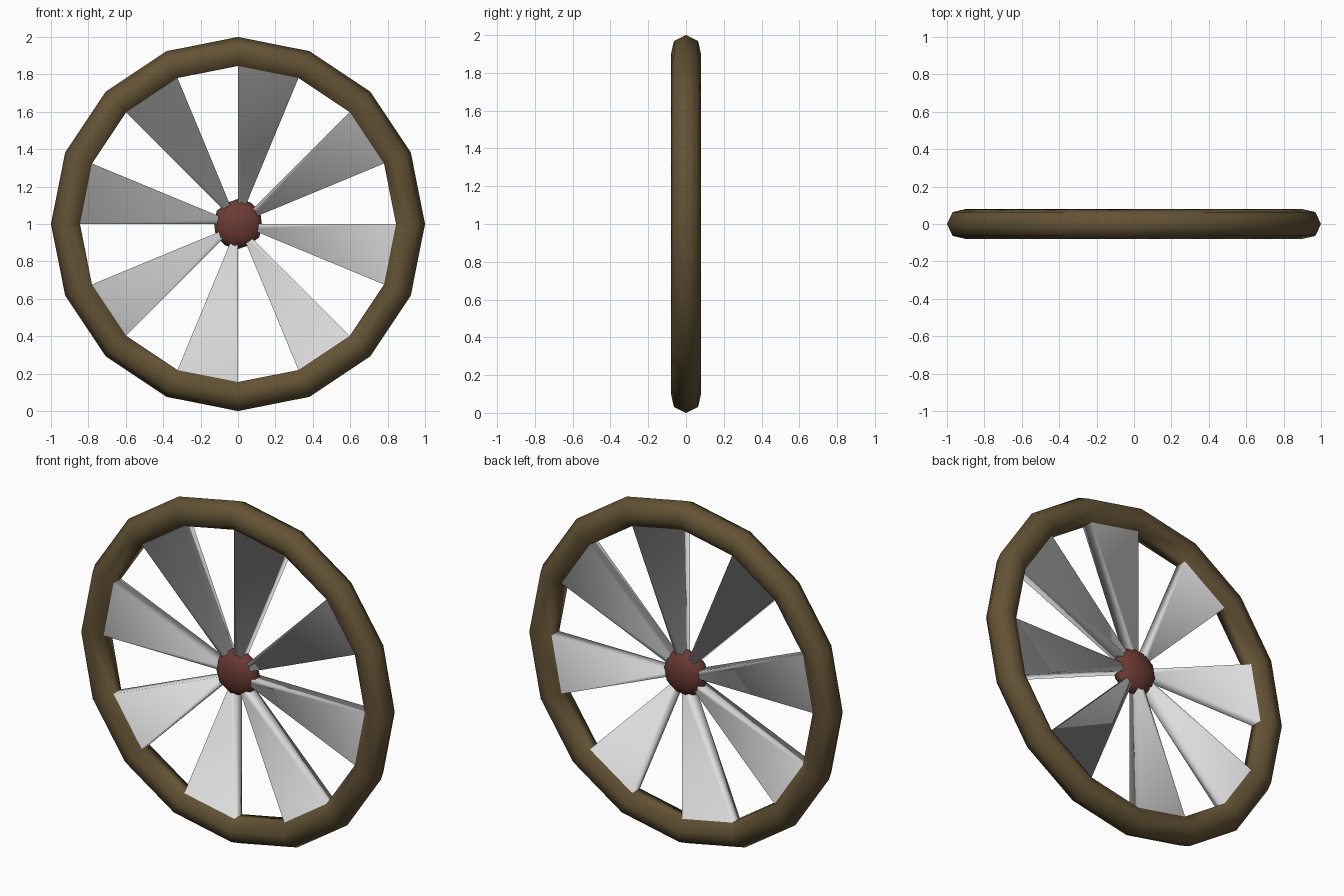
import bpy, bmesh, math

cube = bpy.data.objects.get("Cube")
if cube:
    bpy.data.objects.remove(cube, do_unlink=True)


def material(name, rgb):
    m = bpy.data.materials.new(name)
    m.use_nodes = True
    m.diffuse_color = (*rgb, 1)
    m.node_tree.nodes["Principled BSDF"].inputs["Base Color"].default_value = (*rgb, 1)
    return m


brown = material("dark_brown", (0.125, 0.085, 0.035))
grey = material("light_grey", (0.72, 0.72, 0.72))
red = material("dull_red", (0.15, 0.043, 0.034))

SEGMENTS, SIDES = 16, 7
TUBE = 0.0815
RADIUS = 1 - TUBE
STEP = 2 * math.pi / SEGMENTS
HUB_TAPER = 0.08

# Rim: a low-poly ring with a flat strip facing the hub
bpy.ops.mesh.primitive_torus_add(major_segments=SEGMENTS, minor_segments=SIDES,
                                 major_radius=RADIUS, minor_radius=TUBE,
                                 location=(0, 0, 1), rotation=(math.pi / 2, 0, 0))
wheel = bpy.context.object
wheel.name = "rim_with_blades"
wheel.data.materials.append(brown)
wheel.data.materials.append(grey)

# Blades: every other inner face drawn in towards the hub
bm = bmesh.new()
bm.from_mesh(wheel.data)
inner = []
for f in bm.faces:
    c = f.calc_center_median()
    slot = math.floor(math.atan2(c.y, c.x) / STEP)
    if math.hypot(c.x, c.y) < RADIUS - TUBE * 0.8 and abs(c.z) < 0.01 and slot % 2:
        inner.append(f)
tips = bmesh.ops.extrude_discrete_faces(bm, faces=inner)["faces"]
for f in tips:
    for v in f.verts:
        v.co.x *= HUB_TAPER
        v.co.y *= HUB_TAPER
for f in bm.faces:
    c = f.calc_center_median()
    f.material_index = 1 if math.hypot(c.x, c.y) < 0.7 else 0
    f.smooth = True
bm.normal_update()
bm.to_mesh(wheel.data)
bm.free()

# Hub: flattened faceted ball
bpy.ops.mesh.primitive_ico_sphere_add(subdivisions=2, radius=0.134, location=(0, 0, 1))
hub = bpy.context.object
hub.name = "hub"
hub.scale.y = 0.55
hub.data.materials.append(red)
bpy.ops.object.shade_smooth()
